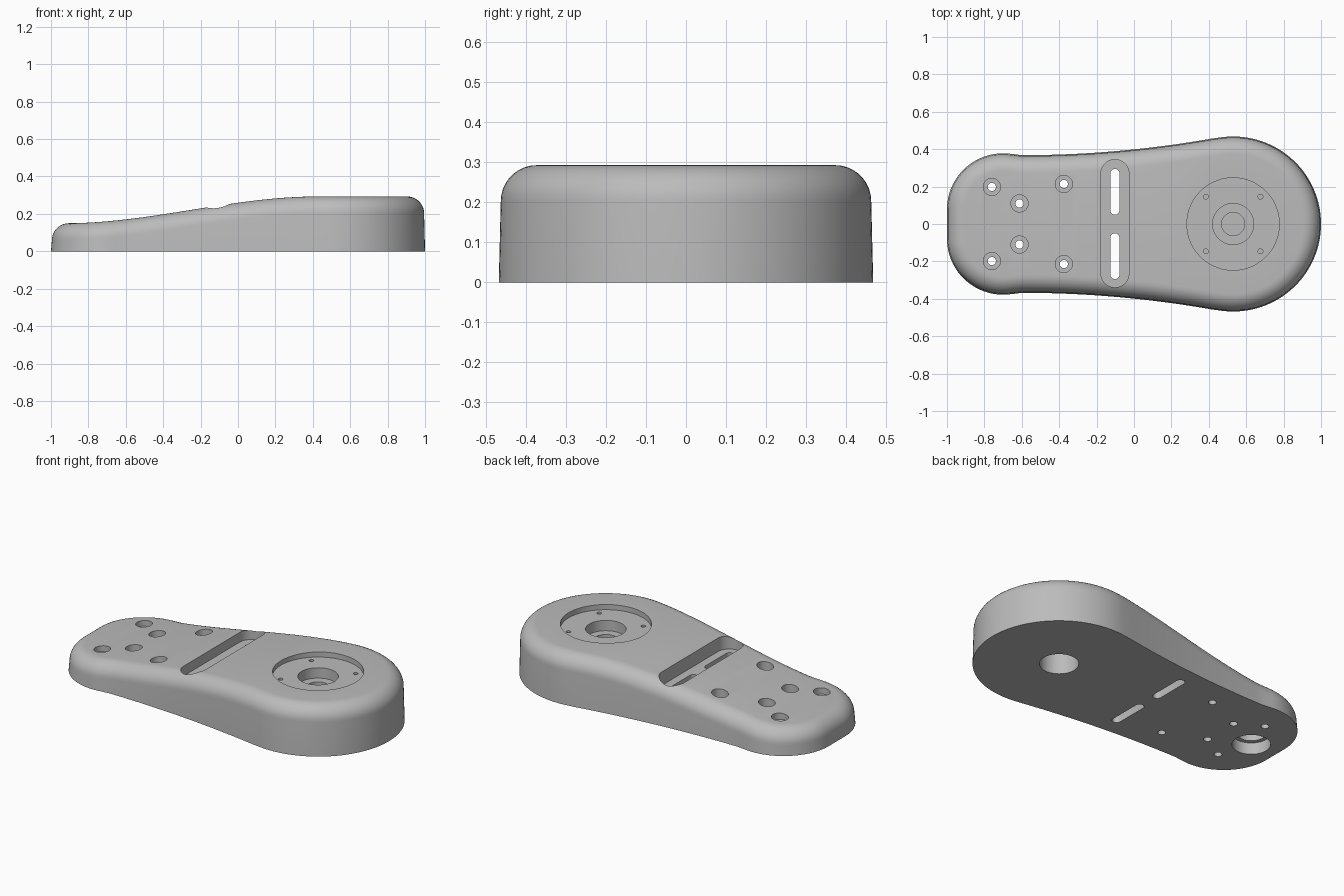
import bpy, bmesh, math
from math import sin, cos, pi, radians

cube = bpy.data.objects.get("Cube")
if cube:
    bpy.data.objects.remove(cube, do_unlink=True)

grey = bpy.data.materials.new("plain grey")
grey.use_nodes = True
grey.diffuse_color = (0.5, 0.5, 0.5, 1)
grey.node_tree.nodes["Principled BSDF"].inputs["Base Color"].default_value = (0.5, 0.5, 0.5, 1)

FILLET, STEPS = 0.09, 9
THROUGH = (-0.2, 0.6)
PIVOT = 0.53


def make_object(name, bm):
    bmesh.ops.recalc_face_normals(bm, faces=bm.faces)
    mesh = bpy.data.meshes.new(name)
    bm.to_mesh(mesh)
    bm.free()
    mesh.materials.append(grey)
    obj = bpy.data.objects.new(name, mesh)
    bpy.context.collection.objects.link(obj)
    return obj


def top_height(x):
    """Gentle S-shaped ramp from the thin end to the thick end."""
    t = min(max((x + 0.92) / 1.34, 0), 1)
    return 0.15 + 0.143 * t * t * (3 - 2 * t)


def half_outline():
    """Outline points with outward normals, thin end to thick tip."""
    pts = []
    for i in range(19):
        a = radians(180 - 97 * i / 18)
        pts.append((-0.7 + 0.3 * cos(a), 0.078 + 0.3 * sin(a), cos(a), sin(a)))
    for i in range(25):
        x = -0.6 + 1.02 * i / 24
        slope = 0.172 * (x + 0.6)
        n = math.hypot(slope, 1)
        pts.append((x, 0.368 + 0.086 * (x + 0.6) ** 2, -slope / n, 1 / n))
    for i in range(33):
        a = radians(99 * (1 - i / 32))
        pts.append((PIVOT + 0.47 * cos(a), 0.468 * sin(a), cos(a), sin(a)))
    return pts


def build_body():
    bm = bmesh.new()
    half = half_outline()
    full = half + [(x, -y, nx, -ny) for x, y, nx, ny in reversed(half[:-1])]
    count = len(full)

    def ring(step):
        verts = []
        for x, y, nx, ny in full:
            if step < 0:
                verts.append(bm.verts.new((x, y, 0)))
                continue
            a = pi / 2 * step / STEPS
            inset = 0.005 + FILLET * (1 - cos(a))
            px, py = x - nx * inset, y - ny * inset
            verts.append(bm.verts.new((px, py, top_height(px) - FILLET * (1 - sin(a)))))
        return verts

    # wall and rounded rim
    rings = [ring(s) for s in range(-1, STEPS + 1)]
    for low, high in zip(rings, rings[1:]):
        for i in range(count):
            j = (i + 1) % count
            bm.faces.new((low[i], low[j], high[j], high[i]))
    bm.faces.new(rings[0])
    # crosswise strips over the top
    top, tip = rings[-1], len(half) - 1
    for i in range(tip - 1):
        bm.faces.new((top[i], top[i + 1], top[count - 2 - i], top[count - 1 - i]))
    bm.faces.new((top[tip - 1], top[tip], top[tip + 1]))
    return make_object("arm_body", bm)


body = build_body()


def cut(x, y, radius, z0, z1, reach=0, sides=40):
    """Cut a round hole, or a slot when reach stretches it along y."""
    bm = bmesh.new()
    loop = []
    for i in range(sides):
        a = 2 * pi * (i + 0.5) / sides
        shift = reach if sin(a) > 0 else -reach
        loop.append(bm.verts.new((x + radius * cos(a), y + shift + radius * sin(a), z0)))
    base = bm.faces.new(loop)
    side = bmesh.ops.extrude_face_region(bm, geom=[base])["geom"]
    for v in side:
        if isinstance(v, bmesh.types.BMVert):
            v.co.z = z1
    cutter = make_object("hole_cutter", bm)
    cutter.hide_render = True
    mod = body.modifiers.new("hole", 'BOOLEAN')
    mod.operation, mod.solver, mod.object = 'DIFFERENCE', 'EXACT', cutter
    bpy.context.view_layer.objects.active = body
    bpy.ops.object.modifier_apply(modifier=mod.name)
    bpy.data.objects.remove(cutter, do_unlink=True)


# round seat in the thick end, stepping down
cut(PIVOT, 0, 0.247, 0.262, 0.6, sides=64)
cut(PIVOT, 0, 0.11, 0.2, 0.6)
cut(PIVOT, 0, 0.062, 0.17, 0.6)
for sx in (-1, 1):
    for sy in (-1, 1):
        cut(PIVOT + sx * 0.146, sy * 0.146, 0.013, 0.2, 0.6, sides=16)

# sockets in the underside
cut(PIVOT, 0, 0.107, -0.2, 0.14)
cut(-0.83, 0, 0.105, -0.2, 0.07)
cut(-0.83, 0, 0.08, -0.2, 0.11)

# cross groove with two through slots
cut(-0.102, 0.003, 0.075, 0.175, 0.6, reach=0.267)
for sy in (-1, 1):
    cut(-0.102, sy * 0.172, 0.025, *THROUGH, reach=0.097, sides=24)

# counterbored screw holes
for x, y in ((-0.76, 0.198), (-0.612, 0.11), (-0.375, 0.214)):
    for sy in (-1, 1):
        cut(x, sy * y, 0.046, 0.12, 0.6, sides=32)
        cut(x, sy * y, 0.022, *THROUGH, sides=20)

bpy.ops.object.select_all(action='DESELECT')
body.select_set(True)
bpy.context.view_layer.objects.active = body
bpy.ops.object.shade_smooth_by_angle(angle=radians(30))
